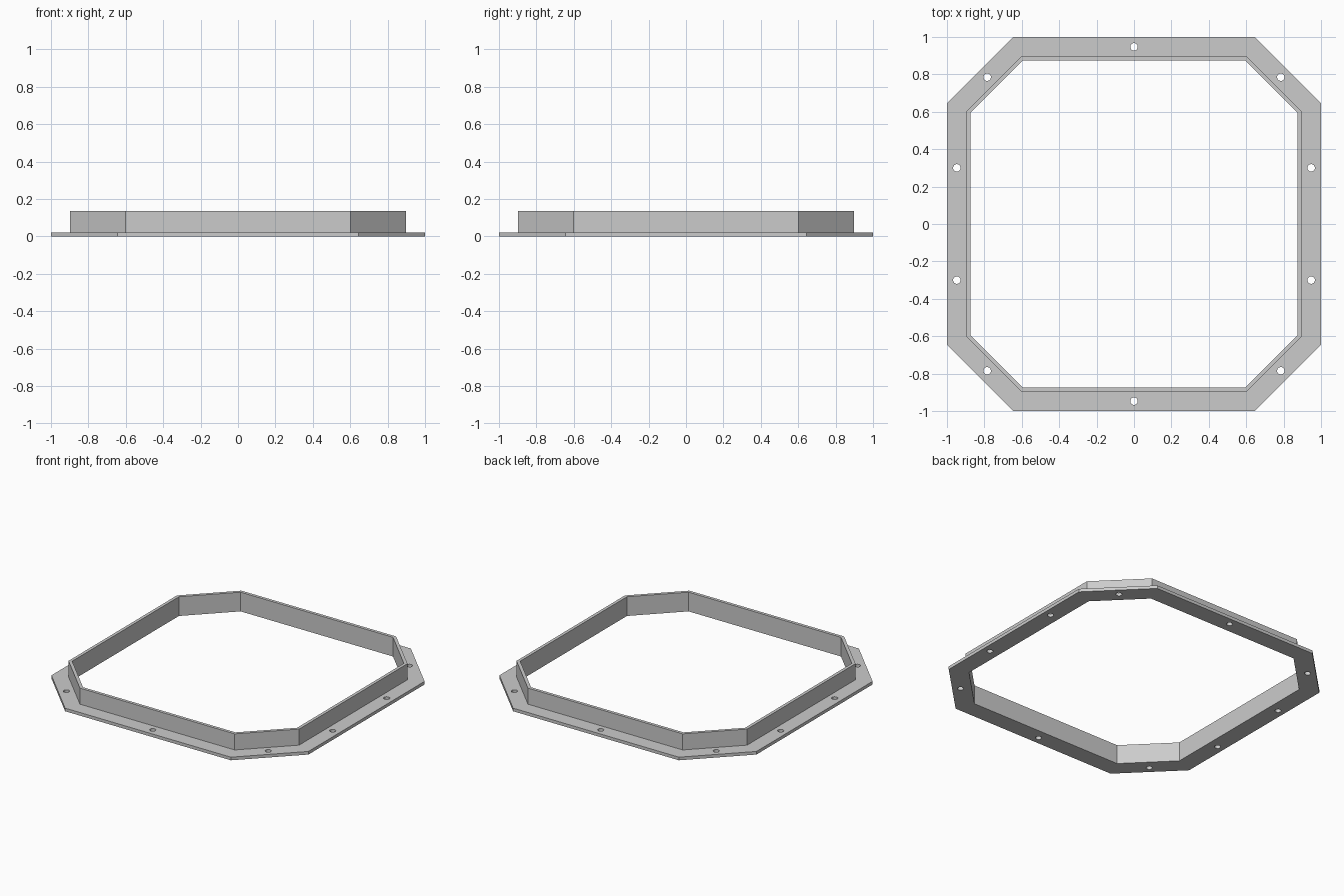
import bpy, bmesh, math

if "Cube" in bpy.data.objects:
    bpy.data.objects.remove(bpy.data.objects["Cube"], do_unlink=True)

FLANGE_T, HEIGHT, HOLE_R = 0.022, 0.135, 0.02
OUTER, WALL_OUT, WALL_IN = (1.0, 0.645), (0.897, 0.602), (0.875, 0.593)

grey = bpy.data.materials.new("plain grey")
grey.use_nodes = True
colour = (0.6, 0.6, 0.6, 1)
grey.diffuse_color = colour
grey.node_tree.nodes["Principled BSDF"].inputs["Base Color"].default_value = colour


def octagon(side, corner):
    """Chamfered square, counter-clockwise."""
    pts = [(side, -corner), (side, corner)]
    for _ in range(3):
        pts += [(-y, x) for x, y in pts[-2:]]
    return pts


def make_object(name, bm):
    bmesh.ops.recalc_face_normals(bm, faces=bm.faces)
    mesh = bpy.data.meshes.new(name)
    bm.to_mesh(mesh)
    bm.free()
    mesh.materials.append(grey)
    obj = bpy.data.objects.new(name, mesh)
    bpy.context.collection.objects.link(obj)
    return obj


# Flanged collar: an L-shaped section carried round the octagon
section = [(OUTER, 0), (OUTER, FLANGE_T), (WALL_OUT, FLANGE_T),
           (WALL_OUT, HEIGHT), (WALL_IN, HEIGHT), (WALL_IN, 0)]
bm = bmesh.new()
rings = [[bm.verts.new((x, y, z)) for x, y in octagon(*size)] for size, z in section]
for a, b in zip(rings, rings[1:] + rings[:1]):
    for i in range(8):
        j = (i + 1) % 8
        bm.faces.new((a[i], a[j], b[j], b[i]))
collar = make_object("flanged_collar", bm)

# Bolt holes through the flange
holes = [(0, s * 0.947) for s in (-1, 1)]
for sx in (-1, 1):
    for sy in (-1, 1):
        holes += [(sx * 0.947, sy * 0.3), (sx * 0.785, sy * 0.785)]
bm = bmesh.new()
for x, y in holes:
    made = bmesh.ops.create_cone(bm, cap_ends=True, segments=24, radius1=HOLE_R,
                                 radius2=HOLE_R, depth=FLANGE_T * 4)
    bmesh.ops.translate(bm, verts=made["verts"], vec=(x, y, 0))
cutter = make_object("bolt_hole_cutter", bm)

cut = collar.modifiers.new("bolt holes", "BOOLEAN")
cut.operation = "DIFFERENCE"
cut.solver = "EXACT"
cut.object = cutter
bpy.ops.object.select_all(action="DESELECT")
bpy.context.view_layer.objects.active = collar
collar.select_set(True)
bpy.ops.object.modifier_apply(modifier=cut.name)
bpy.data.objects.remove(cutter, do_unlink=True)

# Crisp plate edges, smooth hole walls
bpy.ops.object.shade_smooth_by_angle(angle=math.radians(30))
